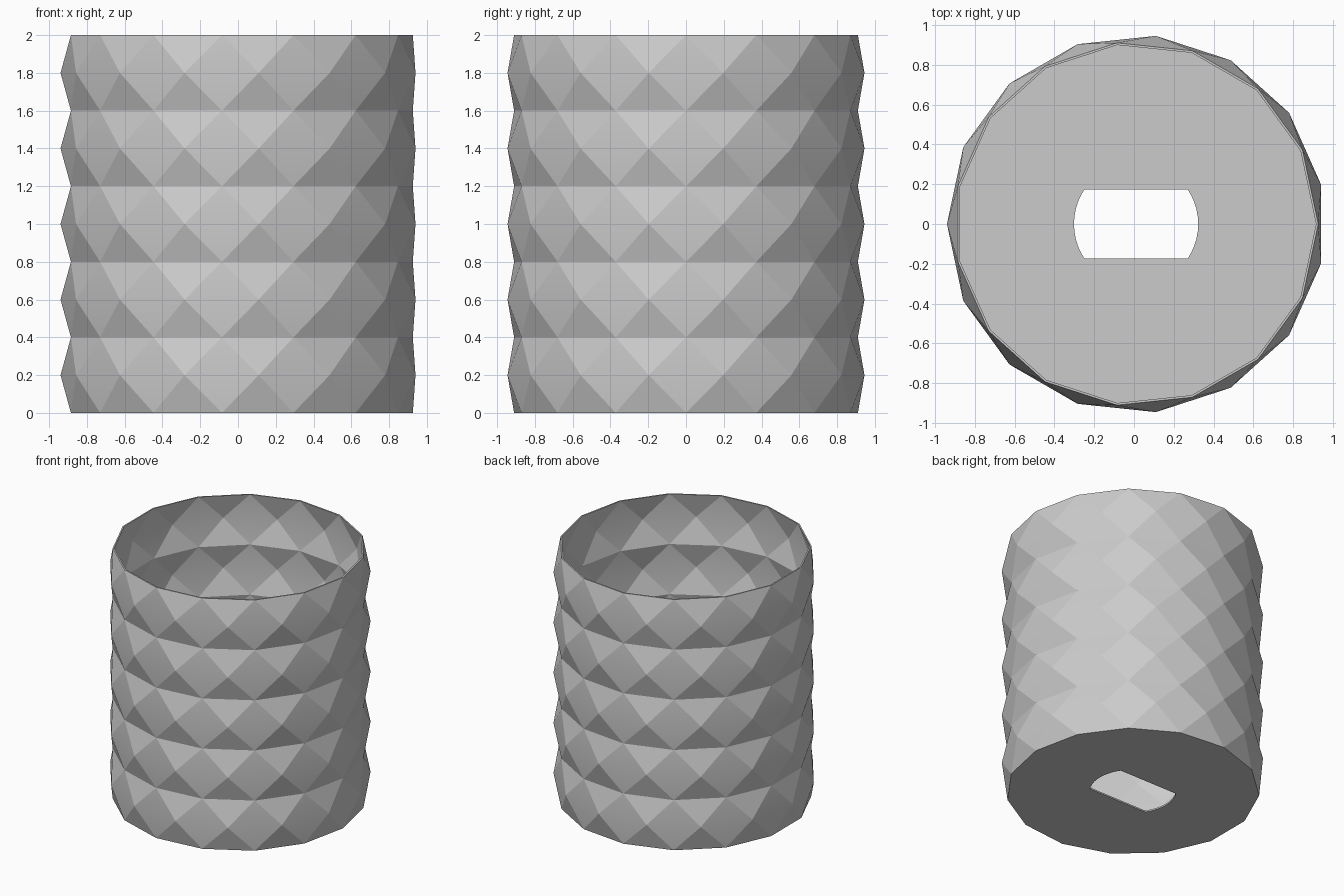
import bpy
import bmesh
from math import cos, sin, asin, pi, radians

if "Cube" in bpy.data.objects:
    bpy.data.objects.remove(bpy.data.objects["Cube"], do_unlink=True)

SIDES, LEVELS, STEP = 15, 10, 0.2
VALLEY, PEAK = 0.915, 0.95      # radii of alternating rings
WALL, FLOOR = 0.011, 0.012      # wall and floor thickness
SHIFT = 0.0105                  # centres the odd-sided body on x
HOLE_R, HOLE_Y = 0.312, 0.173   # double-flat slot in the floor

grey = bpy.data.materials.new("plain grey")
grey.use_nodes = True
colour = (0.6, 0.6, 0.6, 1)
grey.diffuse_color = colour
grey.node_tree.nodes["Principled BSDF"].inputs["Base Color"].default_value = colour

bm = bmesh.new()


def loop(points, z):
    return [bm.verts.new((x + SHIFT, y, z)) for x, y in points]


def edges_of(ring):
    pairs = zip(ring, ring[1:] + ring[:1])
    return [bm.edges.get(p) or bm.edges.new(p) for p in pairs]


def faceted_wall(inset, base):
    """Rings turned half a step each, joined by triangles."""
    rings = []
    for level in range(LEVELS + 1):
        odd = level % 2
        r = (PEAK if odd else VALLEY) - inset
        angles = [(i + odd / 2) * 2 * pi / SIDES for i in range(SIDES)]
        rings.append(loop([(r * cos(a), r * sin(a)) for a in angles],
                          max(level * STEP, base)))
    for level in range(LEVELS):
        low, high = rings[level], rings[level + 1]
        if level % 2:
            low, high = high, low
        for i in range(SIDES):
            j = (i + 1) % SIDES
            bm.faces.new((low[i], low[j], high[i]))
            bm.faces.new((high[i], low[j], high[j]))
    return rings[0], rings[-1]


def bridge(a, b):
    for i in range(len(a)):
        j = (i + 1) % len(a)
        bm.faces.new((a[i], a[j], b[j], b[i]))


# Outer and inner walls joined by the rim
outer_base, outer_top = faceted_wall(0, 0)
inner_base, inner_top = faceted_wall(WALL, FLOOR)
bridge(outer_top, inner_top)

# Floor with a slot that has two flat sides and two round ends
half, steps = asin(HOLE_Y / HOLE_R), 10
arc = [-half + 2 * half * i / steps for i in range(steps + 1)]
slot = [(HOLE_R * cos(a), HOLE_R * sin(a)) for a in arc + [a + pi for a in arc]]
slot_low, slot_high = loop(slot, 0), loop(slot, FLOOR)
bridge(slot_low, slot_high)
for rim, hole in ((outer_base, slot_low), (inner_base, slot_high)):
    bmesh.ops.triangle_fill(bm, edges=edges_of(rim) + edges_of(hole),
                            use_beauty=True)

bmesh.ops.recalc_face_normals(bm, faces=bm.faces)
mesh = bpy.data.meshes.new("faceted_cup")
bm.to_mesh(mesh)
bm.free()
mesh.materials.append(grey)
cup = bpy.data.objects.new("faceted_cup", mesh)
bpy.context.collection.objects.link(cup)

# Soften only the shallow fold across each diamond
bpy.ops.object.select_all(action="DESELECT")
cup.select_set(True)
bpy.context.view_layer.objects.active = cup
bpy.ops.object.shade_smooth_by_angle(angle=radians(12))
